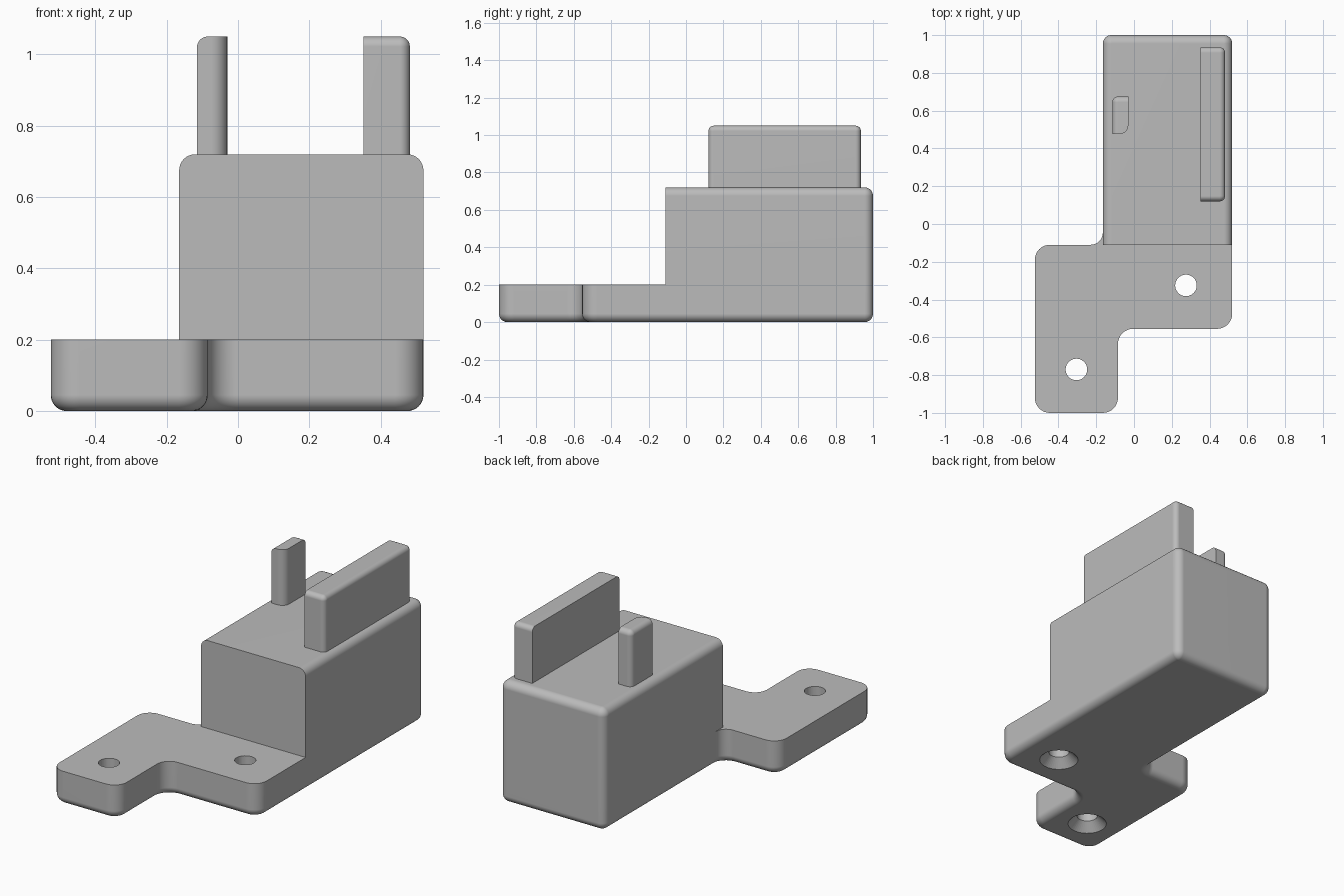
import bpy, bmesh
from math import sin, cos, pi, radians
from mathutils import Vector

if "Cube" in bpy.data.objects:
    bpy.data.objects.remove(bpy.data.objects["Cube"], do_unlink=True)

GREY = (0.5, 0.5, 0.5, 1)
grey = bpy.data.materials.new("plain grey")
grey.use_nodes = True
grey.diffuse_color = GREY
grey.node_tree.nodes["Principled BSDF"].inputs["Base Color"].default_value = GREY
SEG = 8


def outline(corners, d):
    """Rounded right-angled outline inset by d; corners are (x, y, radius, inset next edge)."""
    pts, n = [], len(corners)
    pos = [Vector(c[:2]) for c in corners]
    for i, (_, _, r, flag) in enumerate(corners):
        a = (pos[i] - pos[i - 1]).normalized()
        b = (pos[(i + 1) % n] - pos[i]).normalized()
        before = corners[i - 1][3]
        c = pos[i] + d * (before * Vector((-a.y, a.x)) + flag * Vector((-b.y, b.x)))
        if r and before and flag:
            r = max(0, r - d if a.cross(b) > 0 else r + d)
        mid = c - a * r + b * r
        for k in range(SEG + 1):
            t = k / SEG * pi / 2
            pts.append(mid + r * (a * sin(t) - b * cos(t)))
    return pts


def finish(name, bm):
    bmesh.ops.remove_doubles(bm, verts=bm.verts, dist=1e-5)
    bmesh.ops.recalc_face_normals(bm, faces=bm.faces)
    mesh = bpy.data.meshes.new(name)
    bm.to_mesh(mesh)
    bm.free()
    mesh.materials.append(grey)
    ob = bpy.data.objects.new(name, mesh)
    bpy.context.collection.objects.link(ob)
    return ob


def loft(name, rings):
    bm = bmesh.new()
    loops = [[bm.verts.new((p.x, p.y, z)) for p in pts] for pts, z in rings]
    for low, high in zip(loops, loops[1:]):
        for i in range(len(low)):
            bm.faces.new((low[i - 1], low[i], high[i], high[i - 1]))
    bm.faces.new(loops[0][::-1])
    bm.faces.new(loops[-1])
    return finish(name, bm)


def rounded(name, corners, z0, z1, fillet, bottom=False):
    """Prism with a rounded rim at the top or the bottom."""
    rim = []
    for k in range(SEG + 1):
        t = k / SEG * pi / 2
        rise = fillet * (1 - sin(t))
        rim.append((fillet * (1 - cos(t)), z0 + rise if bottom else z1 - rise))
    rim = rim[::-1] + [(0, z1)] if bottom else [(0, z0)] + rim
    return loft(name, [(outline(corners, d), z) for d, z in rim])


def smooth(ob):
    bpy.ops.object.select_all(action='DESELECT')
    ob.select_set(True)
    bpy.context.view_layer.objects.active = ob
    bpy.ops.object.shade_smooth_by_angle(angle=radians(30))
    ob.modifiers.new("flat sides", 'WEIGHTED_NORMAL').keep_sharp = True


# Stepped mounting plate, rounded along its underside
plate = rounded("mounting_plate", [
    (-0.525, -1, 0.08, 1), (-0.085, -1, 0.08, 1),
    (-0.085, -0.555, 0.08, 1), (0.52, -0.555, 0.08, 1),
    (0.52, 1, 0.045, 1), (-0.165, 1, 0.045, 1),
    (-0.165, -0.11, 0.065, 1), (-0.525, -0.11, 0.08, 1)], 0, 0.2, 0.045, True)

# Screw holes, countersunk from below
for i, (x, y) in enumerate([(0.275, -0.325), (-0.305, -0.77)]):
    rings = []
    for r, z in [(0.117, -0.01), (0.057, 0.05), (0.057, 0.25)]:
        rings.append(([Vector((x + r * cos(k * pi / 24), y + r * sin(k * pi / 24)))
                       for k in range(48)], z))
    cutter = loft("screw_hole_cutter_%d" % i, rings)
    cutter.hide_render = True
    cutter.hide_set(True)
    cut = plate.modifiers.new("screw hole", 'BOOLEAN')
    cut.operation, cut.solver, cut.object = 'DIFFERENCE', 'EXACT', cutter
smooth(plate)

# Main block with a sharp front face
smooth(rounded("main_block", [
    (-0.165, -0.11, 0, 0), (0.52, -0.11, 0, 1),
    (0.52, 1, 0.045, 1), (-0.165, 1, 0.045, 1)], 0.2, 0.72, 0.045))

# Long side rail, sharp on its inner face
smooth(rounded("side_rail", [
    (0.352, 0.12, 0, 1), (0.482, 0.12, 0.028, 1),
    (0.482, 0.935, 0.028, 1), (0.352, 0.935, 0, 0)], 0.7, 1.05, 0.028))

# Short peg opposite the rail
smooth(rounded("locating_peg", [
    (-0.115, 0.477, 0, 0), (-0.03, 0.477, 0.045, 0),
    (-0.03, 0.675, 0, 1), (-0.115, 0.675, 0.03, 1)], 0.7, 1.05, 0.03))
